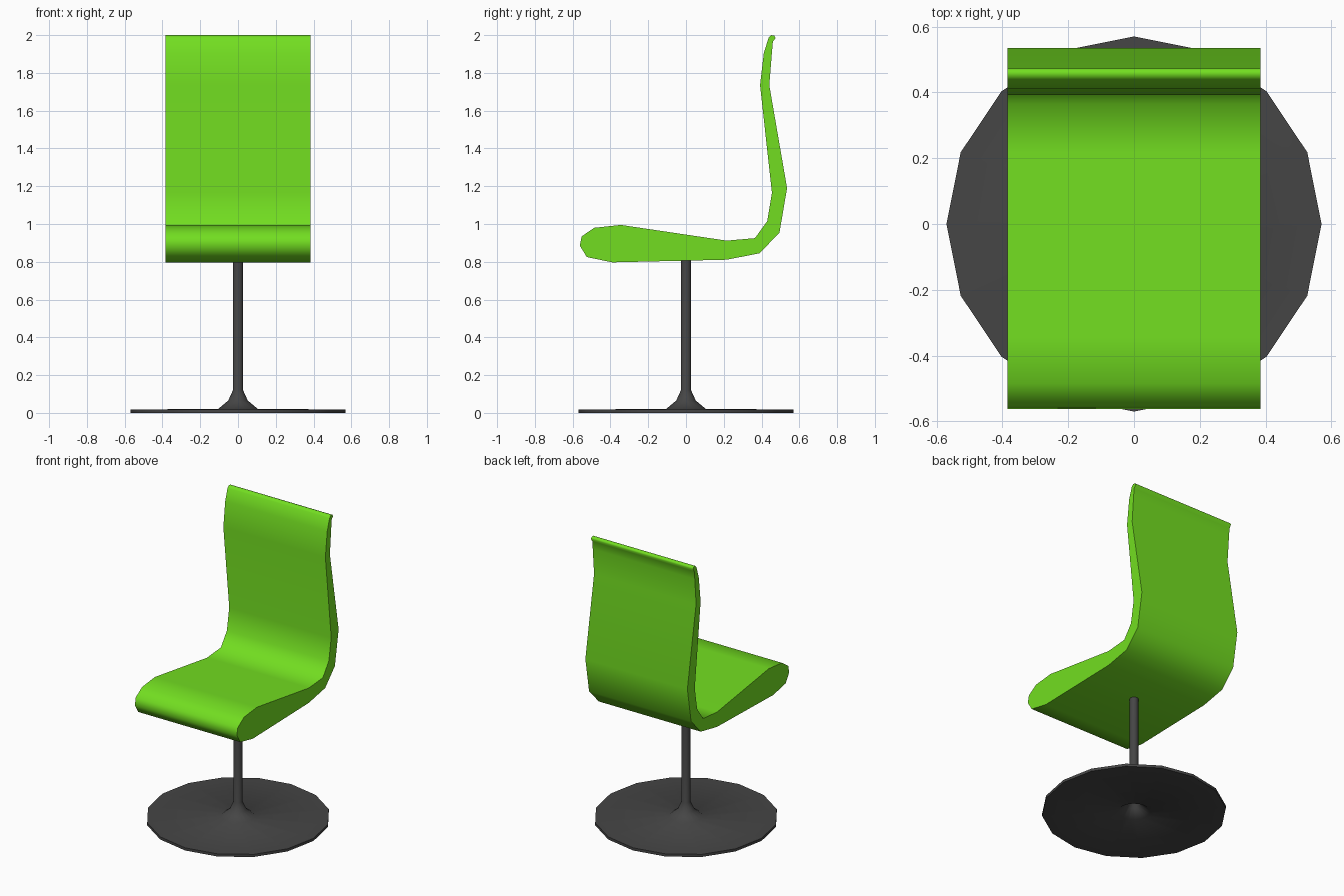
import bpy, bmesh, math

if "Cube" in bpy.data.objects:
    bpy.data.objects.remove(bpy.data.objects["Cube"])


def material(name, color):
    m = bpy.data.materials.new(name)
    m.diffuse_color = color
    m.use_nodes = True
    m.node_tree.nodes["Principled BSDF"].inputs["Base Color"].default_value = m.diffuse_color
    return m


def finish(name, bm, mat, angle):
    bmesh.ops.recalc_face_normals(bm, faces=bm.faces[:])
    me = bpy.data.meshes.new(name)
    bm.to_mesh(me)
    bm.free()
    ob = bpy.data.objects.new(name, me)
    bpy.context.collection.objects.link(ob)
    me.materials.append(mat)
    bpy.ops.object.select_all(action='DESELECT')
    ob.select_set(True)
    bpy.context.view_layer.objects.active = ob
    bpy.ops.object.shade_smooth_by_angle(angle=math.radians(angle))
    return ob


def extrude_profile(name, pts, half, mat, angle):
    bm = bmesh.new()
    face = bm.faces.new([bm.verts.new((-half, y, z)) for y, z in pts])
    ext = bmesh.ops.extrude_face_region(bm, geom=[face], use_keep_orig=True)
    verts = [g for g in ext["geom"] if isinstance(g, bmesh.types.BMVert)]
    bmesh.ops.translate(bm, verts=verts, vec=(2 * half, 0, 0))
    return finish(name, bm, mat, angle)


def lathe(name, pts, sides, mat, angle):
    bm = bmesh.new()
    verts = [bm.verts.new((r, 0, z)) for r, z in pts]
    edges = [bm.edges.new(p) for p in zip(verts, verts[1:])]
    bmesh.ops.spin(bm, geom=verts + edges, cent=(0, 0, 0), axis=(0, 0, 1),
                   angle=2 * math.pi, steps=sides)
    bmesh.ops.remove_doubles(bm, verts=bm.verts[:], dist=1e-4)
    return finish(name, bm, mat, angle)


green = material("green", (0.17, 0.73, 0.015, 1))
dark = material("dark_grey", (0.06, 0.06, 0.06, 1))

# One-piece seat and backrest, side profile (y, z)
shell = [(-0.39, 0.797), (-0.525, 0.825), (-0.562, 0.885), (-0.552, 0.935),
         (-0.485, 0.98), (-0.345, 0.995), (0.215, 0.912), (0.365, 0.925),
         (0.43, 1.015), (0.455, 1.165), (0.392, 1.735), (0.412, 1.905),
         (0.437, 1.985), (0.452, 2.0), (0.468, 1.997), (0.474, 1.985),
         (0.46, 1.965), (0.455, 1.91), (0.441, 1.735), (0.535, 1.19),
         (0.495, 0.955), (0.39, 0.845), (0.215, 0.811)]
extrude_profile("seat_shell", shell, 0.385, green, 65)

# Pedestal: flared post, thin disc foot, hollow flare underneath
pedestal = [(0, 0.815), (0.027, 0.815), (0.027, 0.12), (0.052, 0.065),
            (0.105, 0.021), (0.57, 0.018), (0.57, 0.0), (0.10, 0.003),
            (0.045, 0.05), (0.02, 0.11), (0, 0.125)]
lathe("pedestal", pedestal, 16, dark, 50)
